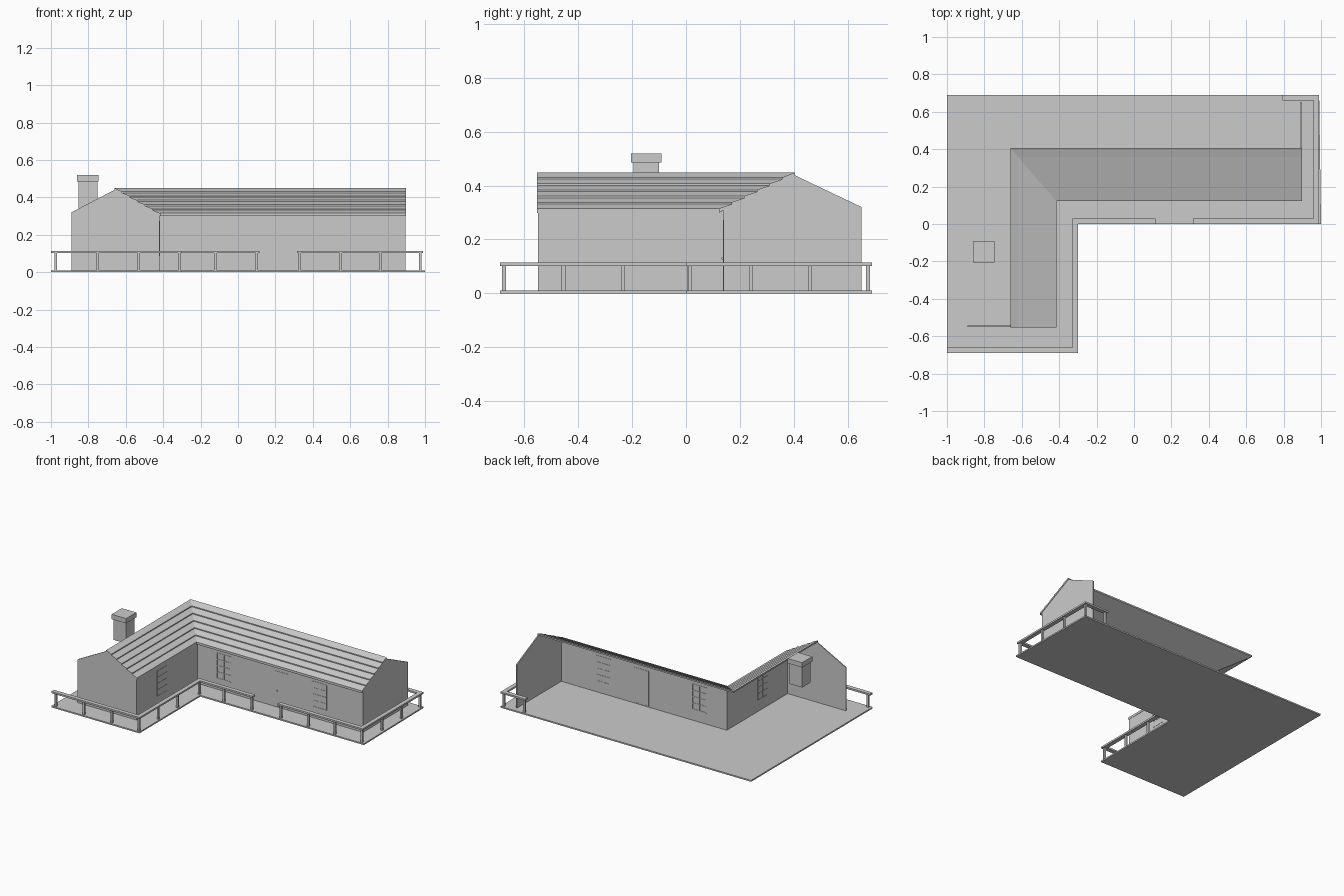
import bpy
from mathutils import Vector

if "Cube" in bpy.data.objects:
    bpy.data.objects.remove(bpy.data.objects["Cube"])


def mesh(name, verts, faces):
    me = bpy.data.meshes.new(name)
    me.from_pydata(verts, [], faces)
    me.update()
    ob = bpy.data.objects.new(name, me)
    bpy.context.collection.objects.link(ob)
    return ob


def loft(name, sections):
    """Solid joining a row of matching closed sections."""
    n = len(sections[0])
    verts = [p for s in sections for p in s]
    faces = [tuple(range(n))[::-1], tuple(range(len(verts) - n, len(verts)))]
    for k in range(len(sections) - 1):
        for i in range(n):
            j = (i + 1) % n
            faces.append((k * n + i, k * n + j, (k + 1) * n + j, (k + 1) * n + i))
    ob = mesh(name, verts, faces)
    import bmesh
    bm = bmesh.new()
    bm.from_mesh(ob.data)
    bmesh.ops.recalc_face_normals(bm, faces=bm.faces)
    bm.to_mesh(ob.data)
    bm.free()
    return ob


def prism(name, outline, offset):
    off = Vector(offset)
    a = [Vector(p) for p in outline]
    return loft(name, [a, [p + off for p in a]])


def box(name, x0, x1, y0, y1, z0, z1):
    return prism(name, [(x0, y0, z0), (x1, y0, z0), (x1, y1, z0), (x0, y1, z0)],
                 (0, 0, z1 - z0))


# L-shaped deck
prism("deck", [(-1, -.69, 0), (-.3, -.69, 0), (-.3, 0, 0), (1, 0, 0),
               (.99, .69, 0), (-1, .69, 0)], (0, 0, .01))

# Courtyard walls and the two gable ends; the back is open
T = .008
box("long_wall", -.42, .895, .14, .14 + T, .01, .315)
box("wing_wall", -.42 - T, -.42, -.55, .14 + T, .01, .315)
prism("front_gable", [(-.89, -.55, .01), (-.42, -.55, .01), (-.42, -.55, .308),
                      (-.66, -.55, .44), (-.89, -.55, .32)], (0, T, 0))
prism("right_gable", [(.895, .14, .01), (.895, .652, .01), (.895, .652, .32),
                      (.895, .40, .44), (.895, .14, .308)], (-T, 0, 0))

# Stepped half roof: profile is (ridge-to-eave fraction, height)
ROWS = 6
profile = []
for i in range(ROWS):
    profile.append((i / ROWS, .447 - .139 * i / ROWS))
    profile.append(((i + 1) / ROWS, .454 - .139 * (i + 1) / ROWS))
profile[0] = (0, .449)
profile += [(1, .299), (0, .438)]


def roof_section(ridge, eave):
    r, e = Vector(ridge), Vector(eave)
    return [(*r.lerp(e, t), z) for t, z in profile]


loft("roof", [roof_section((-.66, -.553), (-.415, -.553)),
              roof_section((-.66, .405), (-.415, .122)),
              roof_section((.898, .405), (.898, .122))])

# Chimney
box("chimney_shaft", -.852, -.752, -.195, -.1, .335, .49)
box("chimney_cap", -.86, -.745, -.205, -.09, .485, .52)


# Windows and door, standing slightly proud of both wall faces
def on_wall(name, wall, a0, a1, z0, z1, proud=.002):
    if wall == "long":
        box(name, a0, a1, .14 - proud, .14 + T + proud, z0, z1)
    else:
        box(name, -.42 - T - proud, -.42 + proud, a0, a1, z0, z1)


def frame(name, wall, c, w, z0, z1, cols, rows):
    b = .006
    for i in range(cols + 1):
        a = c - w / 2 + w * i / cols
        on_wall(name + "_upright", wall, a - b / 2, a + b / 2, z0, z1)
    for i in range(rows + 1):
        z = z0 + (z1 - z0) * i / rows
        on_wall(name + "_bar", wall, c - w / 2, c + w / 2, z - b / 2, z + b / 2)


for wall, c in (("long", -.21), ("long", .55), ("wing", -.26)):
    frame("window", wall, c, .11, .09, .27, 2, 4)
frame("door_frame", "long", .25, .11, .014, .265, 1, 1)
on_wall("door_panel", "long", .197, .303, .012, .262, .001)
box("door_knob", .21, .218, .132, .14, .125, .133)


# Railings
def rail(path, posts):
    h = .015
    for (x0, y0), (x1, y1) in zip(path, path[1:]):
        box("hand_rail", min(x0, x1) - h, max(x0, x1) + h,
            min(y0, y1) - h, max(y0, y1) + h, .102, .114)
    for x, y in posts:
        box("rail_post", x - .007, x + .007, y - .007, y + .007, .01, .103)


rail([(-.985, -.675), (-.315, -.675), (-.315, .015), (.1, .015)],
     [(x, -.675) for x in (-.975, -.75, -.53, -.315)]
     + [(-.315, y) for y in (-.455, -.235, .012)] + [(-.12, .015), (.1, .015)])
rail([(.33, .015), (.975, .015), (.975, .675), (.81, .675)],
     [(x, .015) for x in (.33, .55, .76, .975)]
     + [(.975, y) for y in (.24, .46, .675)] + [(.81, .675)])
